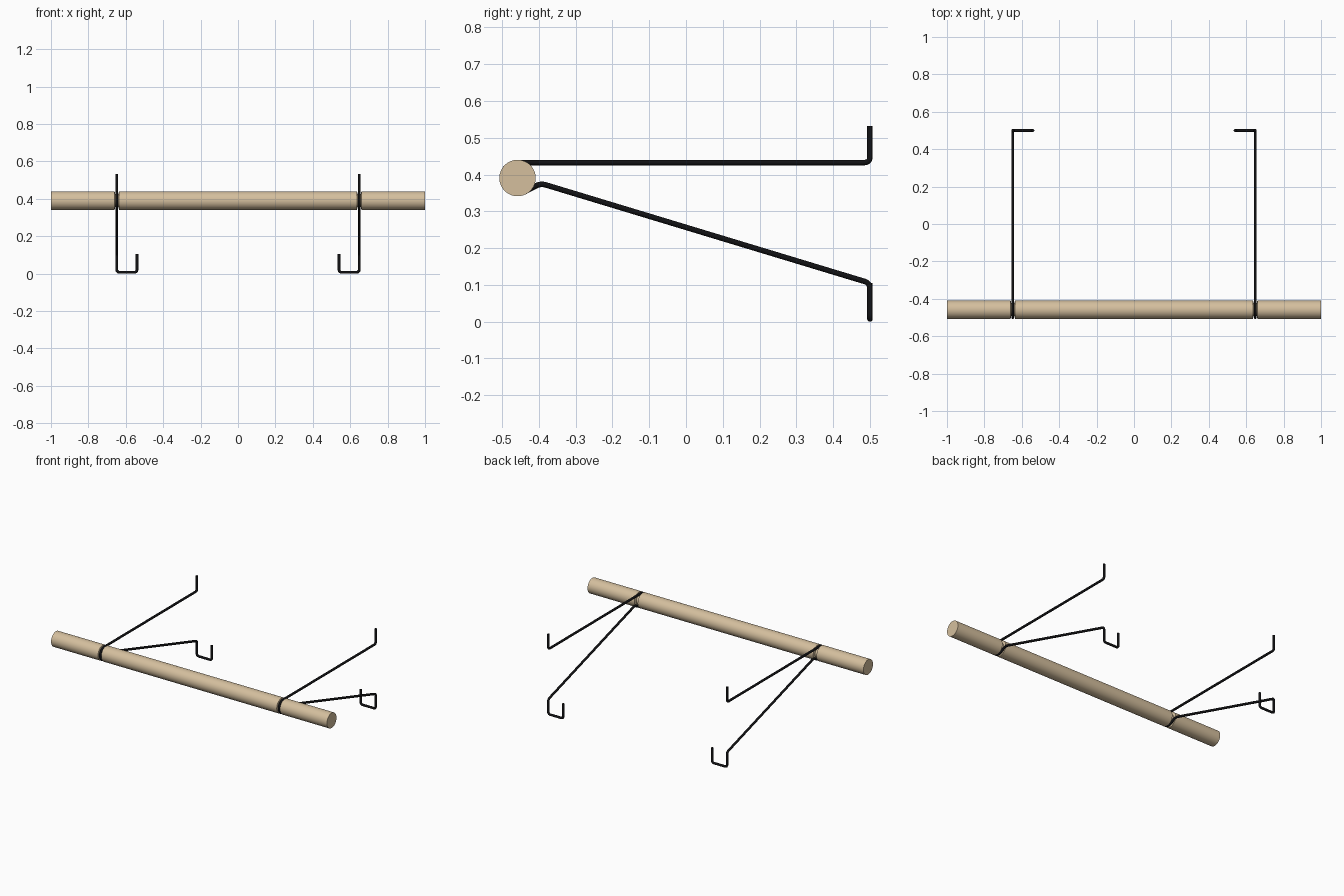
import bpy, bmesh, math
from mathutils import Vector

if "Cube" in bpy.data.objects:
    bpy.data.objects.remove(bpy.data.objects["Cube"])

ROD_Y, ROD_Z, ROD_R = -0.458, 0.3905, 0.0495
WIRE_R, WIRE_X = 0.0075, 0.648


def material(name, rgb):
    m = bpy.data.materials.new(name)
    m.diffuse_color = (*rgb, 1)
    m.use_nodes = True
    m.node_tree.nodes["Principled BSDF"].inputs["Base Color"].default_value = m.diffuse_color
    return m


wood = material("pale wood", (0.66, 0.52, 0.34))
black = material("black wire", (0.006, 0.006, 0.007))


def finish(ob, mat):
    ob.data.materials.append(mat)
    bpy.ops.object.select_all(action='DESELECT')
    ob.select_set(True)
    bpy.context.view_layer.objects.active = ob
    bpy.ops.object.shade_smooth_by_angle(angle=math.radians(40))


# Wooden rod: lathed profile with a narrow groove for each wire
def make_rod():
    g, b, deep = 0.012, 0.0085, ROD_R - 2 * WIRE_R
    prof = [(-1, ROD_R)]
    for c in (-WIRE_X, WIRE_X):
        prof += [(c - g, ROD_R), (c - b, deep), (c + b, deep), (c + g, ROD_R)]
    prof.append((1, ROD_R))
    n = 64
    bm = bmesh.new()
    rings = []
    for x, r in prof:
        rings.append([bm.verts.new((x, ROD_Y + r * math.cos(2 * math.pi * i / n),
                                    ROD_Z + r * math.sin(2 * math.pi * i / n))) for i in range(n)])
    for p, q in zip(rings, rings[1:]):
        for i in range(n):
            j = (i + 1) % n
            bm.faces.new((p[i], p[j], q[j], q[i]))
    bm.faces.new(rings[0])
    bm.faces.new(rings[-1])
    bmesh.ops.recalc_face_normals(bm, faces=bm.faces)
    me = bpy.data.meshes.new("wooden_rod")
    bm.to_mesh(me)
    bm.free()
    ob = bpy.data.objects.new("wooden_rod", me)
    bpy.context.collection.objects.link(ob)
    finish(ob, wood)


# Rounds one corner of a wire path
def fillet(a, c, b, r, steps=6):
    u, v = (a - c).normalized(), (b - c).normalized()
    p, q = c + u * r, c + v * r
    return [p * (1 - t) ** 2 + c * 2 * t * (1 - t) + q * t * t
            for t in (k / steps for k in range(steps + 1))]


def round_path(pts, r):
    out = [pts[0]]
    for a, c, b in zip(pts, pts[1:], pts[2:]):
        out += fillet(a, c, b, r)
    return out + [pts[-1]]


# Bent wire: upper prong, loop round the rod, lower arm and hook
def make_wire(name, side):
    x, wr = side * WIRE_X, ROD_R - WIRE_R
    arc = []
    for k in range(29):
        a = math.radians(90 + 208 * k / 28)
        arc.append(Vector((x, ROD_Y + wr * math.cos(a), ROD_Z + wr * math.sin(a))))
    upper = [Vector((x, 0.5, 0.532)), Vector((x, 0.5, ROD_Z + wr)), arc[0]]
    hx = side * 0.54
    lower = [arc[-1], Vector((x, -0.395, 0.376)), Vector((x, 0.5, 0.105)),
             Vector((x, 0.5, WIRE_R)), Vector((hx, 0.5, WIRE_R)), Vector((hx, 0.5, 0.105))]
    path = round_path(upper, 0.016) + arc[1:-1] + round_path(lower, 0.015)
    cu = bpy.data.curves.new(name, 'CURVE')
    cu.dimensions = '3D'
    cu.bevel_depth = WIRE_R
    cu.bevel_resolution = 4
    cu.use_fill_caps = True
    sp = cu.splines.new('POLY')
    sp.points.add(len(path) - 1)
    for pt, co in zip(sp.points, path):
        pt.co = (*co, 1)
    tmp = bpy.data.objects.new(name + "_path", cu)
    bpy.context.collection.objects.link(tmp)
    dg = bpy.context.evaluated_depsgraph_get()
    me = bpy.data.meshes.new_from_object(tmp.evaluated_get(dg))
    bpy.data.objects.remove(tmp)
    me.materials.clear()
    ob = bpy.data.objects.new(name, me)
    bpy.context.collection.objects.link(ob)
    finish(ob, black)


make_rod()
make_wire("left_wire_hook", -1)
make_wire("right_wire_hook", 1)
